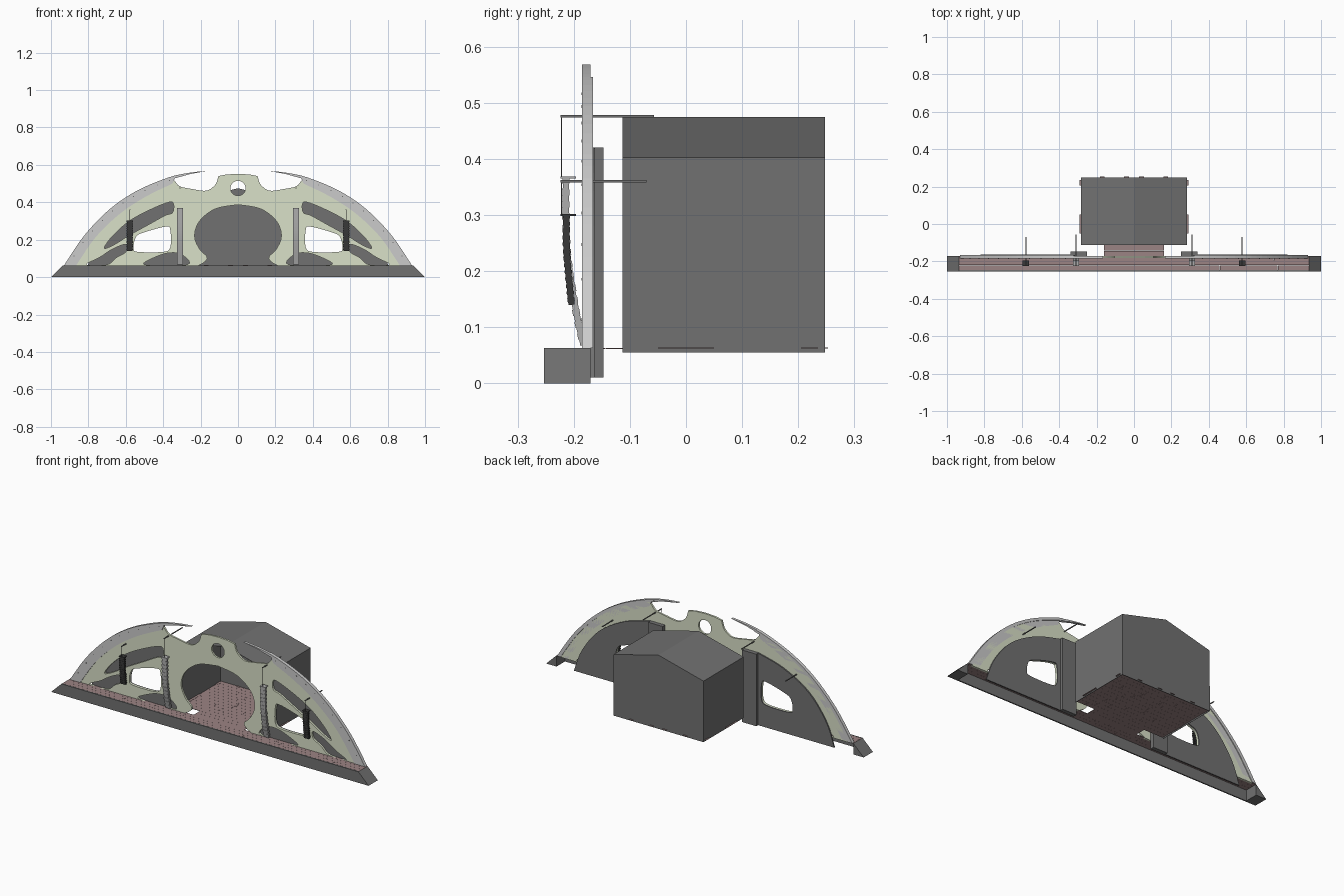
import bpy, bmesh, math, random
from mathutils import Matrix, Vector

if "Cube" in bpy.data.objects:
    bpy.data.objects.remove(bpy.data.objects["Cube"])

random.seed(4)


def mat(name, rgb):
    m = bpy.data.materials.new(name)
    m.diffuse_color = (*rgb, 1)
    m.use_nodes = True
    m.node_tree.nodes["Principled BSDF"].inputs["Base Color"].default_value = m.diffuse_color
    return m


GREEN = mat("pale_green", (0.70, 0.75, 0.58))
WOOD = mat("rosy_wood", (0.33, 0.23, 0.23))
LIGHT = mat("light_grey", (0.58, 0.58, 0.59))
MID = mat("mid_grey", (0.42, 0.42, 0.42))
DARK = mat("dark_grey", (0.165, 0.165, 0.165))
BLACK = mat("near_black", (0.04, 0.04, 0.04))


def smooth(pts, n=5, closed=True):
    """Catmull-Rom curve through the points."""
    out, c = [], len(pts)
    for i in range(c if closed else c - 1):
        if closed:
            p = [Vector(pts[(i + k) % c]) for k in (-1, 0, 1, 2)]
        else:
            p = [Vector(pts[min(max(i + k, 0), c - 1)]) for k in (-1, 0, 1, 2)]
        for s in range(n):
            t = s / n
            out.append(0.5 * (2 * p[1] + (p[2] - p[0]) * t + (2 * p[0] - 5 * p[1] + 4 * p[2] - p[3]) * t * t
                              + (3 * p[1] - p[0] - 3 * p[2] + p[3]) * t ** 3))
    return out if closed else out + [Vector(pts[-1])]


def flip(pts):
    return [(-p[0], p[1]) for p in pts]


def panel(name, loops, y0, y1, m, mirror=False):
    """Flat board in the x-z plane, with the inner loops as holes."""
    cu = bpy.data.curves.new(name, 'CURVE')
    cu.dimensions, cu.fill_mode, cu.extrude = '2D', 'BOTH', (y1 - y0) / 2
    for pts in loops:
        sp = cu.splines.new('POLY')
        sp.points.add(len(pts) - 1)
        for q, p in zip(sp.points, pts):
            q.co = (p[0], p[1], 0, 1)
        sp.use_cyclic_u = True
    ob = bpy.data.objects.new(name, cu)
    bpy.context.collection.objects.link(ob)
    ob.rotation_euler.x = math.pi / 2
    ob.location.y = (y0 + y1) / 2
    bpy.ops.object.select_all(action='DESELECT')
    ob.select_set(True)
    bpy.context.view_layer.objects.active = ob
    bpy.ops.object.convert(target='MESH')
    ob = bpy.context.object
    bpy.ops.object.shade_flat()
    ob.data.materials.clear()
    ob.data.materials.append(m)
    if mirror:
        ob.modifiers.new("mirror", 'MIRROR')
    return ob


def boxes(name, items, m, mirror=False):
    """One object from (centre, size, x tilt) boxes."""
    bm = bmesh.new()
    for c, s, tilt in items:
        bmesh.ops.create_cube(bm, size=1, matrix=Matrix.Translation(c) @ Matrix.Rotation(tilt, 4, 'X')
                              @ Matrix.Diagonal((*s, 1)))
    me = bpy.data.meshes.new(name)
    bm.to_mesh(me)
    bm.free()
    me.materials.append(m)
    ob = bpy.data.objects.new(name, me)
    bpy.context.collection.objects.link(ob)
    if mirror:
        ob.modifiers.new("mirror", 'MIRROR')
    return ob


# Hollow sill: front plate and a solid block at each end
panel("sill_front", [[(-1, 0), (1, 0), (.935, .063), (-.935, .063)]], -.253, -.246, DARK)
panel("sill_end", [[(.935, 0), (1, 0), (.935, .063)]], -.253, -.17, DARK, True)

# Boards on the sill, staggered in three rows
items = []
for r in range(3):
    x = -.935
    while x < .935:
        e = min(x + random.uniform(.25, .4), .935)
        items.append((((x + e) / 2, -.233 + r * .025, .062), (e - x - .001, .0245, .002), 0))
        x = e
boxes("sill_boards", items, WOOD)

# Facade: curved top, scalloped shoulders and a flared doorway
arch = smooth([(.35, .525), (.5, .465), (.67, .36), (.8, .24), (.91, .06)], closed=False)
crown = [(0, .552), (.06, .549), (.105, .54)]
scallop = smooth([(.11, .52), (.125, .49), (.17, .462), (.25, .472), (.31, .485), (.335, .51)], closed=False)
door = smooth([(.215, .06), (.18, .08), (.165, .108), (.205, .15), (.232, .22), (.205, .30),
               (.12, .365), (0, .387)], closed=False)
half = crown + [tuple(p) for p in scallop + arch + door]
outline = half + flip(half)[::-1][1:-1]
crescent = smooth([(.345, .39), (.37, .4), (.47, .36), (.58, .30), (.67, .22), (.715, .155), (.66, .175),
                   (.58, .225), (.48, .28), (.39, .33), (.35, .345)])
window = smooth([(.362, .25), (.385, .27), (.5, .24), (.545, .215), (.558, .155), (.535, .135),
                 (.40, .135), (.362, .16)])
side_gap = smooth([(.60, .175), (.67, .15), (.74, .105), (.81, .067), (.70, .067), (.65, .105), (.60, .135)])
mound = smooth([(.27, .067), (.30, .12), (.36, .13), (.43, .112), (.50, .067)])
eye = [(.04 * math.cos(a * math.tau / 32), .475 + .04 * math.sin(a * math.tau / 32)) for a in range(32)]
holes = [crescent, window, side_gap, mound]
panel("facade", [outline, eye] + holes + [flip(h) for h in holes], -.181, -.17, GREEN)

# Arched rim with a thin pointed tip on each side
rim_out = smooth([(.165, .568), (.26, .558), (.374, .532), (.54, .462), (.684, .365), (.82, .225), (.93, .063)],
                 closed=False)
rim_in = smooth([(.865, .063), (.76, .215), (.63, .34), (.49, .432), (.35, .5)], closed=False)
panel("arched_rim", [rim_out + rim_in + [Vector((.338, .528)), Vector((.26, .55))]], -.185, -.17, LIGHT, True)
panel("rim_edge", [rim_out[8:] + [p * .975 + Vector((0, .0016)) for p in rim_out[8:][::-1]]],
      -.17, -.166, LIGHT, True)
boxes("rim_studs", [((p.x * .98, -.185, p.y * .97), (.005, .002, .005), 0) for p in rim_out[10:29:2]], DARK, True)

# Thin backing panels behind the openings, and deeper posts beside the doorway
back_top = smooth([(.34, .42), (.5, .375), (.66, .28), (.77, .14), (.82, .01)], closed=False)
panel("backing_panel", [[(.33, .01)] + back_top, window], -.17, -.163, DARK, True)
panel("door_post", [[(.25, .01), (.34, .01), (.34, .42), (.25, .42)]], -.17, -.147, DARK, True)

# Rear room: open-front gabled shell
bm = bmesh.new()
prof = [(-.283, .055), (-.283, .402), (0, .474), (.283, .402), (.283, .055)]
f, b = [[bm.verts.new((x, y, z)) for x, z in prof] for y in (-.113, .247)]
bm.faces.new(b)
for i in range(4):
    bm.faces.new((f[i], f[i + 1], b[i + 1], b[i]))
bmesh.ops.recalc_face_normals(bm, faces=bm.faces)
me = bpy.data.meshes.new("rear_room")
bm.to_mesh(me)
bm.free()
me.materials.append(DARK)
room = bpy.data.objects.new("rear_room", me)
bpy.context.collection.objects.link(room)
sol = room.modifiers.new("thickness", 'SOLIDIFY')
sol.thickness, sol.offset = .002, 0

# Room floor planks with a few ends poking out, plus the doorway step
items = []
for r in range(12):
    y, x = -.098 + r * .03, -.28
    while x < .28:
        e = min(x + random.uniform(.12, .25), .28)
        items.append((((x + e) / 2, y, .062), (e - x - .001, .0295, .002), 0))
        x = e
for x in (-.17, -.04, .04, .17):
    items.append(((x, .245, .063), (.025, .016, .002), 0))
for s in (-1, 1):
    for y, w in ((0, .1), (.22, .03)):
        items.append(((s * .28, y, .063), (.024, w, .002), 0))
boxes("room_floor", items, WOOD)
boxes("doorway_step", [((0, -.157 + k * .028, .062), (.32, .0275, .002), 0) for k in range(3)], WOOD)

# Hanging ribbed pendants, their cords and support rods
for name, x, path, n, w, rod_z, rod_end in (
        ("inner", .31, [(-.183, .068), (-.198, .14), (-.21, .22), (-.214, .29), (-.214, .367)], 28, .034, .476, -.057),
        ("outer", .578, [(-.204, .14), (-.209, .19), (-.213, .24), (-.213, .3)], 26, .034, .36, -.07)):
    pts = smooth(path, 20, False)
    items = []
    for k in range(n):
        i = max(1, int((k + .5) / n * (len(pts) - 1)))
        d = pts[i + 1] - pts[i - 1]
        z = path[0][1] + (path[-1][1] - path[0][1]) * (k + .5) / n
        y = min(pts, key=lambda p: abs(p.y - z)).x
        step = (path[-1][1] - path[0][1]) / n
        items.append(((x, y, z), (w if k % 2 else w * .88, .013 if k % 2 else .011, step * 1.04),
                      math.atan2(-d.x, d.y)))
    items.append(((x, -.21, path[-1][1]), (w, .028, .003), 0))
    boxes(name + "_pendant", items, MID if name == "inner" else BLACK, True)
    z = path[-1][1]
    boxes(name + "_cord", [((x, -.222, (z + rod_z) / 2), (.002, .002, rod_z - z), 0)], DARK, True)
    boxes(name + "_rod", [((x, (-.224 + rod_end) / 2, rod_z), (.005, rod_end + .224, .004), 0)], DARK, True)
